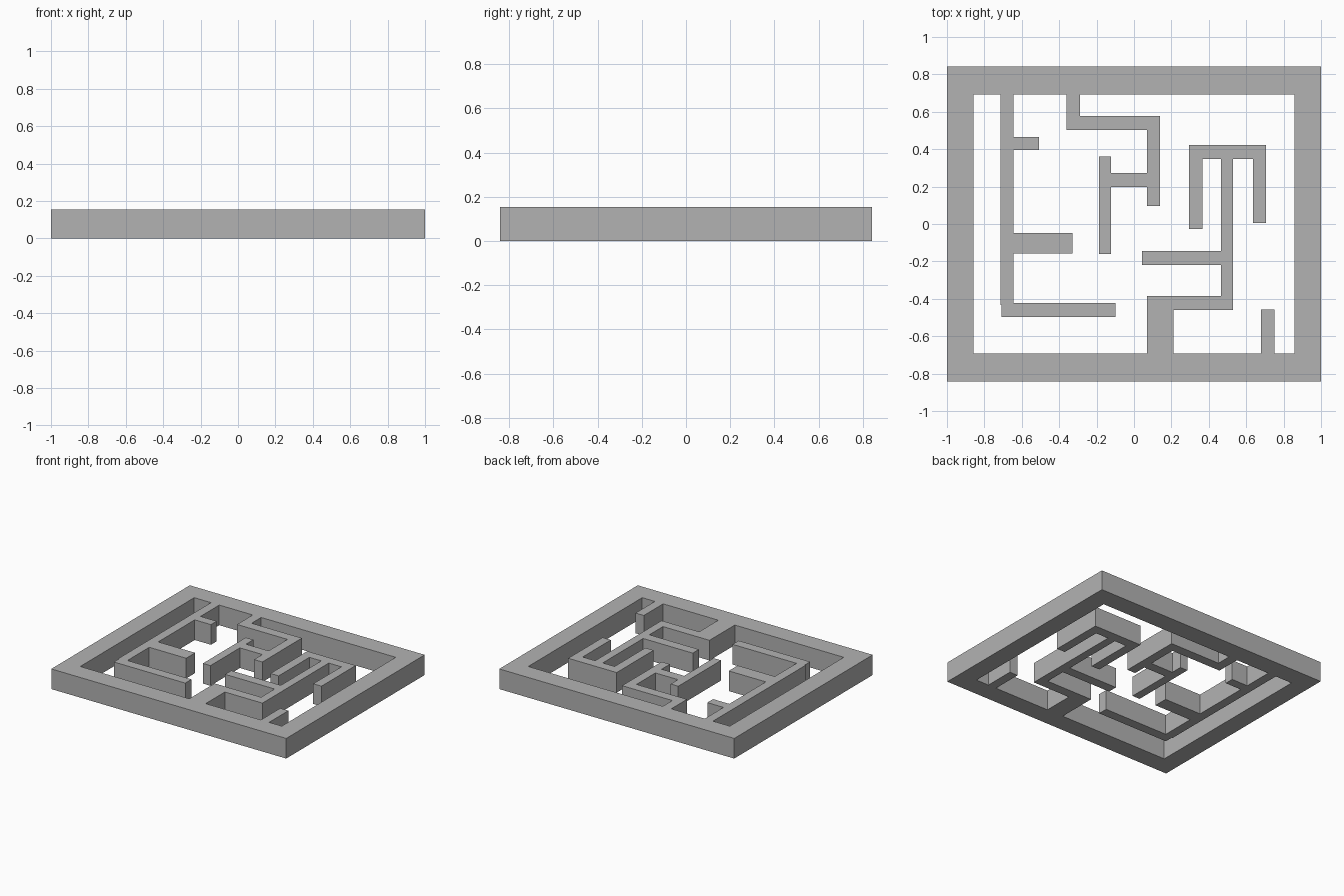
import bpy
import bmesh

if "Cube" in bpy.data.objects:
    bpy.data.objects.remove(bpy.data.objects["Cube"], do_unlink=True)

HEIGHT = 0.155

gray = bpy.data.materials.new("plain_gray")
gray.use_nodes = True
COLOR = (0.45, 0.45, 0.45, 1.0)
gray.diffuse_color = COLOR
gray.node_tree.nodes["Principled BSDF"].inputs["Base Color"].default_value = COLOR


def wall_run(name, rects):
    """Merge plan rectangles (x0, x1, y0, y1) into one solid and extrude it up."""
    xs = sorted({v for r in rects for v in r[:2]})
    ys = sorted({v for r in rects for v in r[2:]})
    bm = bmesh.new()
    # Fill every plan cell that lies inside one of the rectangles
    for xa, xb in zip(xs, xs[1:]):
        for ya, yb in zip(ys, ys[1:]):
            cx, cy = (xa + xb) / 2, (ya + yb) / 2
            if any(r[0] < cx < r[1] and r[2] < cy < r[3] for r in rects):
                bm.faces.new([bm.verts.new((x, y, 0)) for x, y in
                              ((xa, ya), (xb, ya), (xb, yb), (xa, yb))])
    bmesh.ops.remove_doubles(bm, verts=bm.verts, dist=1e-5)
    # Raise the plan into a closed solid, then clear the flat seams
    top = bmesh.ops.extrude_face_region(bm, geom=bm.faces[:], use_keep_orig=True)
    verts = [g for g in top["geom"] if isinstance(g, bmesh.types.BMVert)]
    bmesh.ops.translate(bm, verts=verts, vec=(0, 0, HEIGHT))
    bmesh.ops.recalc_face_normals(bm, faces=bm.faces[:])
    bmesh.ops.dissolve_limit(bm, angle_limit=0.01, verts=bm.verts[:], edges=bm.edges[:])
    mesh = bpy.data.meshes.new(name)
    bm.to_mesh(mesh)
    bm.free()
    mesh.materials.append(gray)
    obj = bpy.data.objects.new(name, mesh)
    bpy.context.collection.objects.link(obj)
    return obj


# Thick border around the maze
X, Y, IX, IY = 1.0, 0.842, 0.858, 0.693
wall_run("outer_frame", [
    (-X, X, IY, Y), (-X, X, -Y, -IY),
    (-X, -IX, -IY, IY), (IX, X, -IY, IY),
])

# Long wall on the -x side with three side arms
wall_run("comb_wall", [
    (-0.715, -0.645, -0.432, IY),
    (-0.645, -0.507, 0.395, 0.465),
    (-0.645, -0.33, -0.158, -0.049),
    (-0.708, -0.10, -0.498, -0.423),
])

# Stepped wall hanging from the back border, ending in a crossbar
wall_run("stepped_wall", [
    (-0.36, -0.288, 0.502, IY),
    (-0.36, 0.14, 0.502, 0.577),
    (0.07, 0.14, 0.096, 0.577),
    (-0.122, 0.07, 0.197, 0.272),
    (-0.186, -0.122, -0.161, 0.36),
])

# Three-pronged wall joined to the front border by a thick post
wall_run("pronged_wall", [
    (0.295, 0.707, 0.347, 0.422),
    (0.295, 0.365, -0.027, 0.422),
    (0.466, 0.53, -0.46, 0.422),
    (0.637, 0.707, 0.005, 0.422),
    (0.044, 0.466, -0.22, -0.145),
    (0.07, 0.53, -0.46, -0.385),
    (0.07, 0.21, -IY, -0.385),
])

# Short stub on the front border
wall_run("short_stub", [(0.68, 0.75, -IY, -0.458)])
